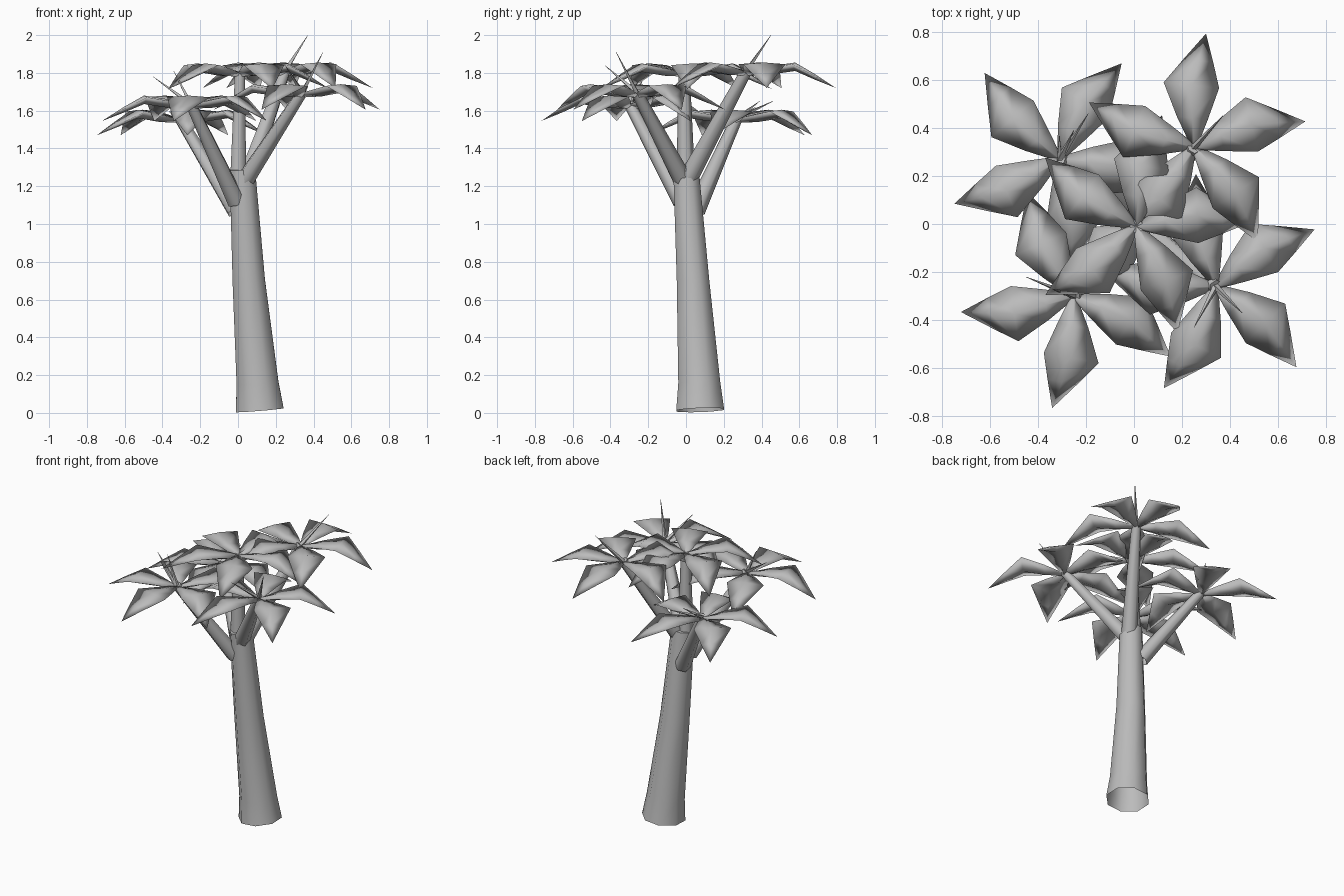
import bpy, math
from mathutils import Vector, Matrix

cube = bpy.data.objects.get("Cube")
if cube:
    bpy.data.objects.remove(cube, do_unlink=True)

grey = bpy.data.materials.new("plain grey")
grey.use_nodes = True
colour = (0.5, 0.5, 0.5, 1)
grey.diffuse_color = colour
grey.node_tree.nodes["Principled BSDF"].inputs["Base Color"].default_value = colour


def add_mesh(name, verts, faces, angle=60):
    mesh = bpy.data.meshes.new(name)
    mesh.from_pydata(verts, [], faces)
    mesh.materials.append(grey)
    obj = bpy.data.objects.new(name, mesh)
    bpy.context.collection.objects.link(obj)
    bpy.ops.object.select_all(action='DESELECT')
    obj.select_set(True)
    bpy.context.view_layer.objects.active = obj
    bpy.ops.object.shade_smooth_by_angle(angle=math.radians(angle))
    return obj


def tube(name, points, radii, sides):
    """Tapered tube, open at the foot, whose rings stand square to the path."""
    pts = [Vector(p) for p in points]
    verts, faces = [], []
    for i, (p, r) in enumerate(zip(pts, radii)):
        along = pts[min(i + 1, len(pts) - 1)] - pts[max(i - 1, 0)]
        turn = Vector((0, 0, 1)).rotation_difference(along)
        for k in range(sides):
            a = math.tau * (k + 0.5) / sides
            verts.append(p + turn @ Vector((r * math.cos(a), r * math.sin(a), 0)))
    for i in range(len(pts) - 1):
        for k in range(sides):
            a, b = i * sides + k, i * sides + (k + 1) % sides
            faces.append((a, b, b + sides, a + sides))
    faces.append(tuple(range(len(verts) - sides, len(verts))))
    return add_mesh(name, verts, faces)


# Leaf sections: distance out, sideways bend, half width, rib, edge and keel heights
LEAF = [(0.0, 0.0, 0.012, 0.0, -0.01, -0.025), (0.12, 0.02, 0.065, 0.025, 0.015, -0.02),
        (0.255, 0.038, 0.116, 0.045, 0.036, 0.0), (0.36, 0.02, 0.062, -0.015, -0.022, -0.045)]
LEAF_TIP = (0.475, 0, -0.09)


def leaf(name, centre, degrees):
    """Arched, pointed leaf with a flat top and a keel below."""
    verts, faces = [], []
    for d, bend, w, rib, edge, keel in LEAF:
        verts += [(d, bend + w, edge), (d, bend, rib), (d, bend - w, edge), (d, bend, keel)]
    tip = len(verts)
    verts.append(LEAF_TIP)
    for k in range(4):
        n = (k + 1) % 4
        for i in range(0, tip - 4, 4):
            faces.append((i + k, i + k + 4, i + n + 4, i + n))
        faces.append((tip - 4 + k, tip, tip - 4 + n))
    faces.append((0, 1, 2, 3))
    place = Matrix.Translation(centre) @ Matrix.Rotation(math.radians(degrees), 4, 'Z')
    return add_mesh(name, [place @ Vector(v) for v in verts], faces, 180)


# Leaning trunk, flared at the foot
tube("trunk", [(0.115, 0.075, 0.015), (0.103, 0.07, 0.16), (0.057, 0.037, 0.7), (0.023, 0.0, 1.29)],
     [0.137, 0.12, 0.093, 0.073], 8)

# Crowns: branch foot, crown centre, leaf directions, shoot tips
CROWNS = {
    "middle": ((0, 0, 1.15), (0.01, -0.01, 1.805), (77, 2, -69, 217, 143), []),
    "back_left": ((0.04, 0.0, 1.22), (0.25, 0.32, 1.81), (84, 13, -56, 229, 157), [(0.37, 0.45, 2.0)]),
    "front_left": ((0.03, -0.01, 1.22), (0.34, -0.26, 1.695), (30, -45, 243, 172, 100),
                   [(0.45, -0.37, 1.91), (0.25, -0.43, 1.84)]),
    "front_right": ((-0.01, -0.02, 1.12), (-0.25, -0.3, 1.635), (188, 259, -32, 43, 114),
                    [(-0.45, -0.22, 1.78), (-0.34, -0.27, 1.81)]),
    "back_right": ((-0.01, 0.05, 1.07), (-0.31, 0.27, 1.56), (131, 57, 203, 275, -15),
                   [(-0.19, 0.46, 1.65), (-0.25, 0.39, 1.65), (-0.31, 0.37, 1.62)]),
}
for side, (foot, centre, angles, shoots) in CROWNS.items():
    tube(side + "_branch", [foot, centre], [0.052, 0.03], 6)
    for i, a in enumerate(angles):
        leaf(f"{side}_leaf_{i + 1}", Vector(centre), a)
    for i, tip in enumerate(shoots):
        tube(f"{side}_shoot_{i + 1}", [centre, tip], [0.014, 0.001], 4)
